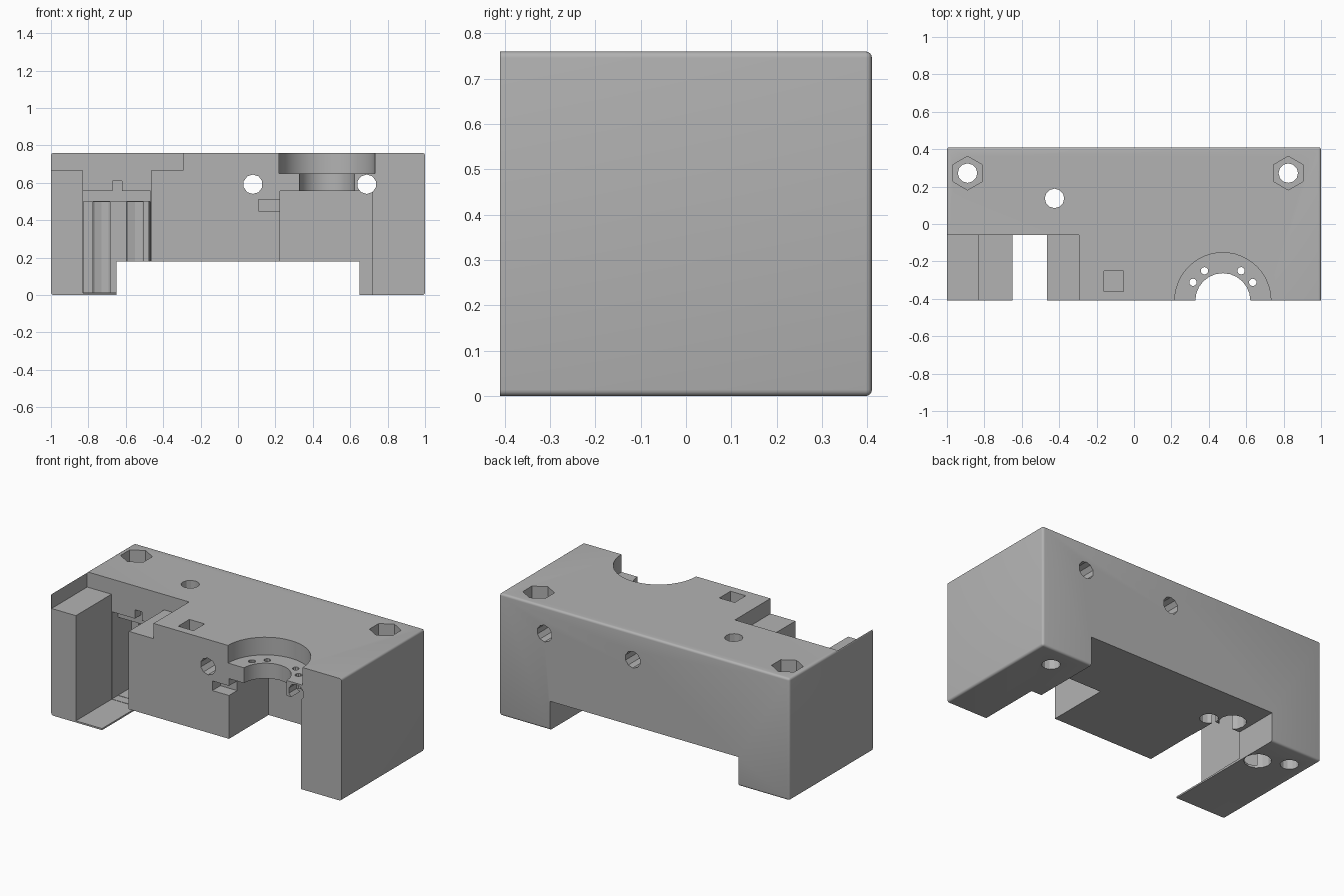
import bpy
import bmesh
import math
from mathutils import Matrix

if "Cube" in bpy.data.objects:
    bpy.data.objects.remove(bpy.data.objects["Cube"], do_unlink=True)

grey = bpy.data.materials.new("light_grey")
grey.use_nodes = True
colour = (0.448, 0.448, 0.448, 1)
grey.diffuse_color = colour
grey.node_tree.nodes["Principled BSDF"].inputs["Base Color"].default_value = colour


def add_object(name, bm):
    bmesh.ops.recalc_face_normals(bm, faces=bm.faces)
    mesh = bpy.data.meshes.new(name)
    bm.to_mesh(mesh)
    bm.free()
    mesh.materials.append(grey)
    obj = bpy.data.objects.new(name, mesh)
    bpy.context.collection.objects.link(obj)
    return obj


def box_mesh(x0, x1, y0, y1, z0, z1):
    bm = bmesh.new()
    bmesh.ops.create_cube(bm, size=1)
    for v in bm.verts:
        v.co = (x1 if v.co.x > 0 else x0,
                y1 if v.co.y > 0 else y0,
                z1 if v.co.z > 0 else z0)
    return bm


cutters = []


def cut_box(name, *bounds):
    cutters.append(add_object(name, box_mesh(*bounds)))


def cut_cylinder(name, radius, sides, x, y, z0, z1, turn=0.0):
    bm = bmesh.new()
    bmesh.ops.create_cone(bm, cap_ends=True, segments=sides, radius1=radius,
                          radius2=radius, depth=z1 - z0,
                          matrix=Matrix.Translation((x, y, (z0 + z1) / 2))
                          @ Matrix.Rotation(turn, 4, "Z"))
    cutters.append(add_object(name, bm))


FRONT, BACK, TOP = -0.41, 0.41, 0.76
OUT = -0.6  # beyond the front face

# Main block, rounded on every edge except around the front
bm = box_mesh(-1, 1, FRONT, BACK, 0, TOP)
edges = [e for e in bm.edges if max(v.co.y for v in e.verts) > 0]
bmesh.ops.bevel(bm, geom=edges, offset=0.014, segments=4, profile=0.5,
                affect="EDGES")
body = add_object("housing_block", bm)

# Wide slot underneath
cut_box("underside_slot", -0.65, 0.65, OUT, 0.6, -0.2, 0.18)

# Stepped bay on one end, with thin skins left at the side and floor
cut_box("bay_ledge", -0.997, -0.295, OUT, -0.06, 0.665, 0.9)
cut_box("bay_pocket", -0.83, -0.466, OUT, -0.058, 0.01, 0.68)
cut_box("bay_upper_recess", -0.828, -0.468, -0.2, 0.0, 0.012, 0.555)
cut_box("bay_key_notch", -0.67, -0.62, -0.2, 0.002, 0.3, 0.61)
cut_box("bay_deep_recess", -0.826, -0.47, -0.2, 0.13, 0.014, 0.5)
for x in (-0.73, -0.55):
    cut_cylinder("bay_rod_hole", 0.077, 12, x, 0.19, -0.2, 0.498)

# Half-round seat with motor opening and room beneath it
cut_cylinder("round_seat", 0.257, 48, 0.475, FRONT, 0.65, 0.9)
cut_cylinder("round_opening", 0.147, 24, 0.475, FRONT, 0.4, 0.8)
cut_box("lower_recess", 0.225, 0.72, OUT, -0.02, -0.2, 0.555)
cut_box("wire_slot", 0.11, 0.3, OUT, -0.33, 0.45, 0.51)
for side in (-1, 1):
    for dx, y in ((0.098, -0.25), (0.16, -0.312)):
        cut_cylinder("seat_screw_hole", 0.02, 10, 0.475 + side * dx, y, 0.5, 0.8)

# Square socket and plain hole in the top
cut_box("square_socket", -0.16, -0.055, -0.36, -0.25, 0.64, 0.9)
cut_cylinder("vertical_hole", 0.052, 12, -0.425, 0.137, -0.2, 0.9)

# Bolt holes with hexagonal nut pockets
for x in (-0.89, 0.825):
    cut_cylinder("bolt_hole", 0.052, 12, x, 0.272, -0.2, 0.9)
    cut_cylinder("nut_pocket", 0.09, 6, x, 0.272, 0.58, 0.9)

# Cross holes from front to back
for x in (0.08, 0.688):
    cut_cylinder("cross_hole", 0.052, 10, 0, 0, -0.7, 0.7)
    cutters[-1].data.transform(Matrix.Translation((x, 0, 0.592))
                               @ Matrix.Rotation(math.pi / 2, 4, "X"))

# Carve the block
bpy.ops.object.select_all(action="DESELECT")
bpy.context.view_layer.objects.active = body
body.select_set(True)
for cutter in cutters:
    cutter.hide_render = True
    mod = body.modifiers.new(cutter.name, "BOOLEAN")
    mod.operation = "DIFFERENCE"
    mod.solver = "EXACT"
    mod.object = cutter
    bpy.ops.object.modifier_apply(modifier=mod.name)
for cutter in cutters:
    bpy.data.objects.remove(cutter, do_unlink=True)

bpy.ops.object.shade_smooth_by_angle(angle=math.radians(28))
